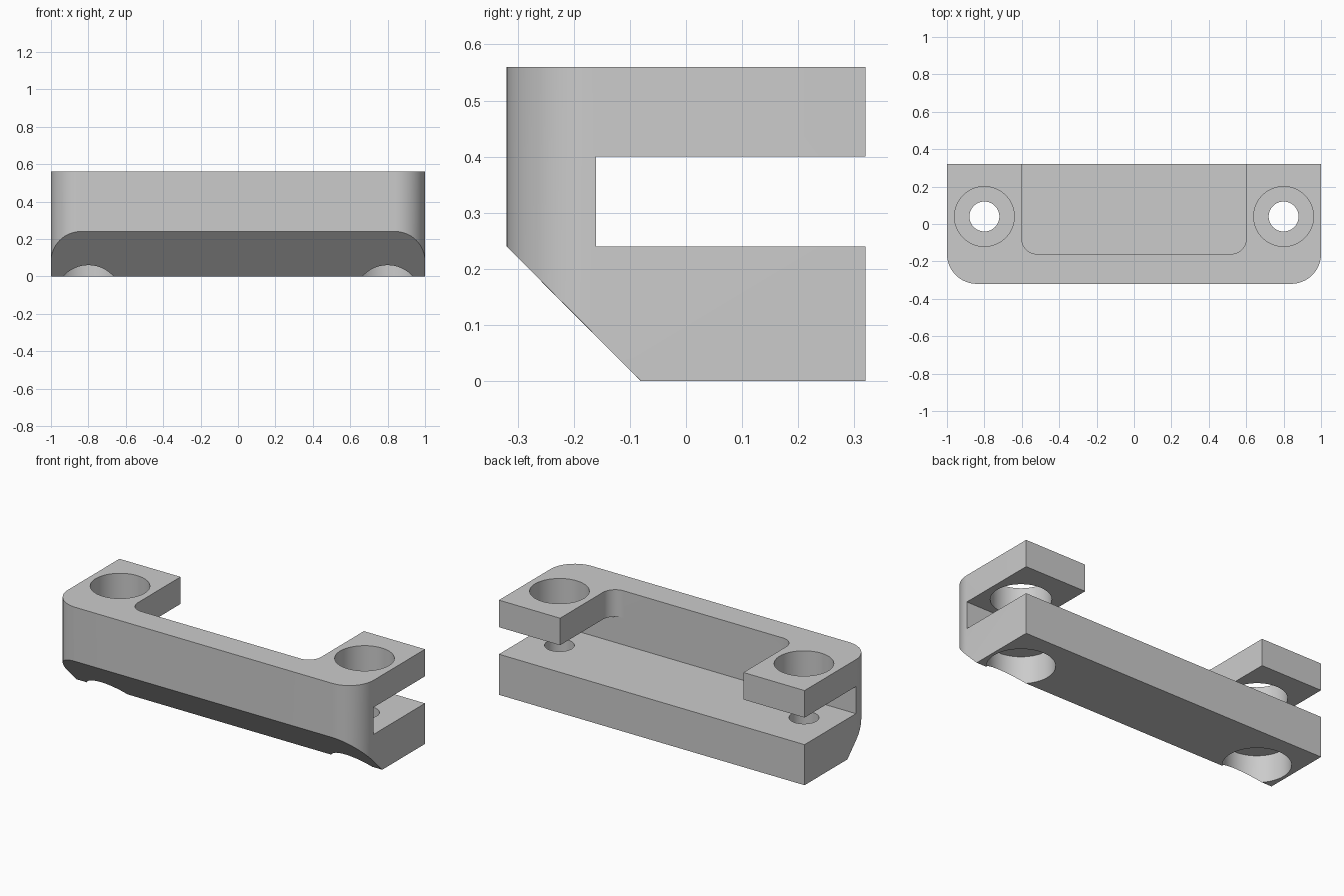
import bpy
import bmesh
from math import cos, sin, pi
from mathutils import Vector

cube = bpy.data.objects.get("Cube")
if cube:
    bpy.data.objects.remove(cube, do_unlink=True)

# Main dimensions
W, D, H = 1.0, 0.32, 0.56          # half width, half depth, height
WALL = -0.16                       # inner face of the front wall
SLOT_LOW, SLOT_HIGH = 0.24, 0.40
HOLE_X, HOLE_Y = 0.8, 0.04
EPS = 0.1                          # cutter overshoot

grey = bpy.data.materials.new("plain_grey")
grey.use_nodes = True
colour = (0.6, 0.6, 0.6, 1)
grey.diffuse_color = colour
grey.node_tree.nodes["Principled BSDF"].inputs["Base Color"].default_value = colour


def prism(name, points, offset):
    """Extrude a closed outline of 3D points along an offset."""
    bm = bmesh.new()
    face = bm.faces.new([bm.verts.new(p) for p in points])
    result = bmesh.ops.extrude_face_region(bm, geom=[face])
    moved = [v for v in result["geom"] if isinstance(v, bmesh.types.BMVert)]
    bmesh.ops.translate(bm, verts=moved, vec=Vector(offset))
    bmesh.ops.recalc_face_normals(bm, faces=bm.faces[:])
    mesh = bpy.data.meshes.new(name)
    bm.to_mesh(mesh)
    bm.free()
    mesh.materials.append(grey)
    obj = bpy.data.objects.new(name, mesh)
    bpy.context.collection.objects.link(obj)
    return obj


def arc(cx, cy, r, start, end, z, steps):
    angles = [start + (end - start) * i / steps for i in range(steps + 1)]
    return [(cx + r * cos(a), cy + r * sin(a), z) for a in angles]


def u_outline(half, front, back, r, z):
    """Rectangle with its two front corners rounded."""
    return ([(half, back, z), (-half, back, z)]
            + arc(-half + r, front + r, r, pi, 1.5 * pi, z, 16)
            + arc(half - r, front + r, r, 1.5 * pi, 2 * pi, z, 16))


def cylinder(name, x, r, low, high):
    ring = arc(x, HOLE_Y, r, 0, 2 * pi, low, 64)[:-1]
    return prism(name, ring, (0, 0, high - low))


def cut(body, cutter):
    cutter.hide_render = True
    mod = body.modifiers.new(cutter.name, "BOOLEAN")
    mod.operation = "DIFFERENCE"
    mod.solver = "EXACT"
    mod.object = cutter
    bpy.context.view_layer.objects.active = body
    bpy.ops.object.modifier_apply(modifier=mod.name)
    bpy.data.objects.remove(cutter, do_unlink=True)


# Block with rounded front corners
body = prism("bracket_body", u_outline(W, -D, D, 0.16, 0), (0, 0, H))

# Sloped underside at the front
x0, length = -W - EPS, 2 * (W + EPS)
slope = [(x0, -D - EPS, SLOT_LOW + EPS), (x0, -D - EPS, -EPS),
         (x0, -D + SLOT_LOW + EPS, -EPS)]
cut(body, prism("slope_cutter", slope, (length, 0, 0)))

# Slot open to the back and both sides
slot = [(x0, WALL, SLOT_LOW), (x0, D + EPS, SLOT_LOW),
        (x0, D + EPS, SLOT_HIGH), (x0, WALL, SLOT_HIGH)]
cut(body, prism("slot_cutter", slot, (length, 0, 0)))

# Notch between the two upper arms
notch = u_outline(0.6, WALL, D + EPS, 0.08, SLOT_HIGH - EPS)
cut(body, prism("notch_cutter", notch, (0, 0, H - SLOT_HIGH + 2 * EPS)))

# Access hole, screw hole and counterbore on each side
for side in (-1, 1):
    x = side * HOLE_X
    cut(body, cylinder("access_hole", x, 0.16, SLOT_HIGH - 0.05, H + EPS))
    cut(body, cylinder("screw_hole", x, 0.08, 0.1, SLOT_LOW + 0.05))
    cut(body, cylinder("counterbore", x, 0.18, -EPS, 0.16))

# Smooth curved walls, keep edges sharp
bpy.ops.object.select_all(action="DESELECT")
body.select_set(True)
bpy.context.view_layer.objects.active = body
bpy.ops.object.shade_smooth_by_angle(angle=pi / 6)
